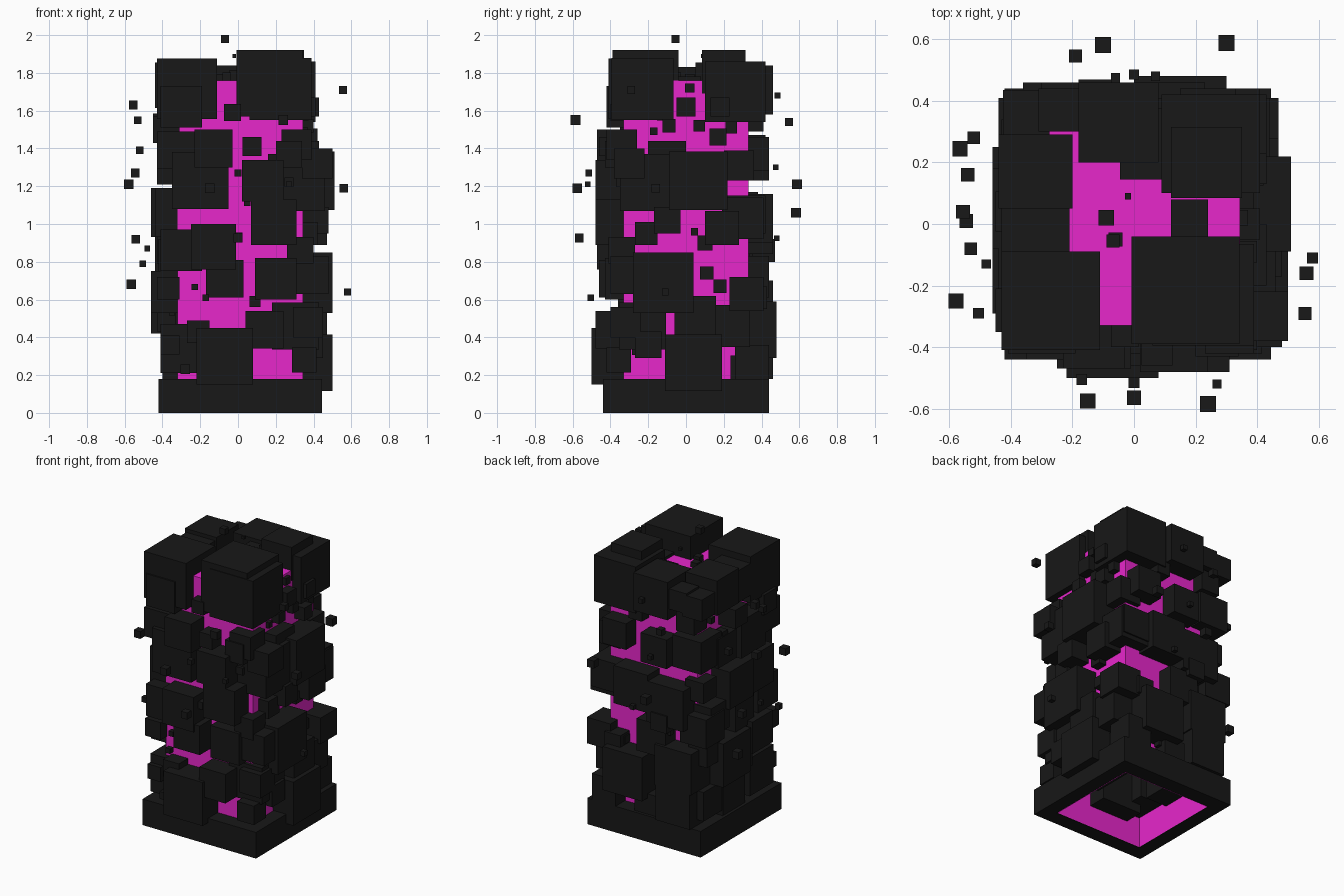
import bpy, bmesh, random
from mathutils import Vector, Matrix

random.seed(7)


def material(name, rgb):
    m = bpy.data.materials.new(name)
    m.diffuse_color = (*rgb, 1)
    return m


BLACK = material("black", (0.009, 0.009, 0.009))
MAGENTA = material("magenta", (0.8, 0.02, 0.6))


def finish(name, bm, mat):
    me = bpy.data.meshes.new(name)
    bm.to_mesh(me)
    bm.free()
    me.materials.append(mat)
    ob = bpy.data.objects.new(name, me)
    bpy.context.collection.objects.link(ob)
    return ob


def add_box(bm, lo, hi):
    lo, hi = Vector(lo), Vector(hi)
    mat = Matrix.Translation((lo + hi) / 2) @ Matrix.Diagonal((*(hi - lo), 1))
    bmesh.ops.create_cube(bm, size=1, matrix=mat)


def add_cube(bm, c, s):
    bmesh.ops.create_cube(bm, size=s, matrix=Matrix.Translation(c))


# Glowing core, open underneath
bm = bmesh.new()
add_box(bm, (-0.32, -0.33, 0), (0.345, 0.33, 1.76))
bottom = [f for f in bm.faces if f.calc_center_median().z < 0.01]
bmesh.ops.delete(bm, geom=bottom, context="FACES_ONLY")
finish("core", bm, MAGENTA)

# Base frame just outside the core
bm = bmesh.new()
add_box(bm, (-0.42, -0.44, 0), (0.445, -0.335, 0.18))
add_box(bm, (-0.42, 0.335, 0), (0.445, 0.44, 0.18))
add_box(bm, (-0.42, -0.335, 0), (-0.325, 0.335, 0.18))
add_box(bm, (0.35, -0.335, 0), (0.445, 0.335, 0.18))
finish("base_frame", bm, BLACK)

# Cubes on each side: (position along the side, height, size, outer distance)
front = [
    (-.13, 1.40, .20, .47), (-.20, 1.23, .30, .44), (.13, 1.23, .22, .48),
    (.19, 1.01, .24, .48), (.075, 1.41, .10, .46), (.27, 1.37, .14, .43),
    (-.33, 1.39, .20, .41), (-.07, .71, .20, .46), (-.13, .88, .24, .47),
    (-.30, .86, .22, .42), (.20, .71, .22, .43), (-.07, .30, .30, .50),
    (.14, .44, .20, .48), (-.37, .66, .12, .40), (-.21, .43, .12, .43),
    (-.36, .36, .10, .40), (.37, .48, .16, .40), (.35, .28, .13, .42),
    (.38, .73, .20, .40), (.42, 1.32, .16, .38), (.27, 1.22, .05, .37),
    (-.03, 1.59, .09, .40), (-.30, 1.62, .22, .42), (.0, .93, .05, .42),
    (-.28, .23, .05, .42), (.09, .59, .06, .36)]
right = [
    (.065, 1.23, .31, .51), (-.12, .69, .32, .50), (.04, .265, .30, .50),
    (-.20, 1.22, .30, .46), (-.10, 1.34, .20, .43), (.28, 1.31, .16, .41),
    (.30, 1.03, .22, .44), (.19, .98, .18, .47), (-.10, 1.02, .14, .48),
    (-.21, .95, .12, .42), (.10, .90, .08, .40), (-.23, .46, .25, .43),
    (-.20, .36, .14, .45), (.05, .51, .22, .47), (.23, .46, .22, .45),
    (.30, .24, .13, .40), (-.34, .86, .14, .40), (.11, .74, .07, .39),
    (.18, .67, .07, .39), (-.09, 1.52, .07, .40), (.07, 1.52, .06, .39),
    (.24, 1.51, .06, .39), (.17, 1.46, .09, .42), (.18, 1.62, .10, .43),
    (.02, 1.72, .05, .37), (-.17, 1.49, .04, .37), (-.34, 1.42, .16, .39)]
back = [
    (.15, .44, .30, .48), (-.22, .56, .28, .46), (-.16, .98, .28, .46),
    (.10, 1.03, .26, .46), (.24, 1.37, .18, .44), (-.06, 1.33, .20, .44),
    (-.30, 1.36, .22, .42), (.33, 1.05, .20, .42), (.38, .63, .18, .41),
    (-.04, .72, .22, .44), (-.22, .31, .26, .46), (-.34, .84, .20, .41),
    (.32, .27, .18, .44), (.02, .24, .16, .42), (-.12, .86, .12, .47),
    (.26, .61, .12, .43), (-.28, 1.57, .14, .41), (.10, 1.54, .10, .41)]
left = [
    (.10, .57, .30, .46), (-.18, .64, .22, .46), (.05, 1.06, .26, .46),
    (-.20, 1.06, .26, .44), (.24, .89, .20, .43), (-.12, 1.34, .26, .43),
    (.15, 1.33, .20, .42), (-.24, .34, .26, .41), (.05, .30, .24, .40),
    (.28, .32, .20, .40), (-.04, .82, .20, .42), (-.30, .84, .18, .41),
    (.30, .66, .14, .42), (-.28, 1.50, .14, .45), (.04, 1.52, .13, .45),
    (.31, 1.10, .14, .40), (-.06, .48, .10, .43)]

sides = {
    "front_cubes": (front, lambda u, v, d: (u, -d, v)),
    "right_cubes": (right, lambda u, v, d: (d, u, v)),
    "back_cubes": (back, lambda u, v, d: (u, d, v)),
    "left_cubes": (left, lambda u, v, d: (-d, u, v)),
}
for name, (cubes, place) in sides.items():
    bm = bmesh.new()
    for u, v, s, out in cubes:
        add_cube(bm, place(u, v, out - s / 2), s)
    # Small chips scattered between the big cubes
    for _ in range(8):
        s = random.uniform(.03, .06)
        add_cube(bm, place(random.uniform(-.3, .3), random.uniform(.25, 1.6),
                           random.uniform(.34, .40)), s)
    finish(name, bm, BLACK)

# Crown cubes around the top: (x, y, z, size)
crown = [
    (-.27, -.25, 1.715, .32), (.167, -.215, 1.745, .35), (.225, -.23, 1.715, .33),
    (.235, .20, 1.805, .23), (.25, .26, 1.70, .32), (-.05, .33, 1.71, .26),
    (.07, .26, 1.70, .23), (-.32, .17, 1.735, .24), (-.35, .36, 1.70, .15),
    (-.32, .02, 1.72, .22), (.18, .02, 1.72, .12), (.36, .0, 1.62, .10),
    (-.09, .02, 1.77, .05), (-.06, -.05, 1.78, .045), (-.24, .37, 1.72, .14)]
bm = bmesh.new()
for x, y, z, s in crown:
    add_cube(bm, (x, y, z), s)
finish("crown_cubes", bm, BLACK)

# Loose cubes floating around the block: (x, y, z, size)
loose = [
    (-.565, .245, .68, .05), (-.52, .28, 1.39, .04), (-.54, .16, .92, .045),
    (-.555, .04, 1.63, .045), (-.545, .01, 1.27, .045), (-.53, -.08, 1.55, .04),
    (-.48, -.13, .87, .03), (-.578, -.25, 1.21, .05), (-.505, -.29, .79, .035),
    (.58, -.11, .64, .035), (.56, -.16, 1.19, .045), (.555, -.29, 1.71, .042),
    (-.19, .545, 1.54, .042), (-.10, .582, 1.06, .052), (.30, .588, 1.21, .052),
    (-.15, -.575, 1.19, .05), (.0, -.565, .925, .047), (.24, -.585, 1.55, .052),
    (.27, -.52, 1.21, .03), (-.17, -.505, .61, .035), (.0, -.515, 1.27, .035),
    (.0, .485, 1.68, .032), (.07, .48, .925, .03), (-.06, .475, 1.30, .03),
    (-.068, -.055, 1.98, .042), (-.02, .09, 1.89, .02)]
bm = bmesh.new()
for x, y, z, s in loose:
    add_cube(bm, (x, y, z), s)
finish("floating_cubes", bm, BLACK)
